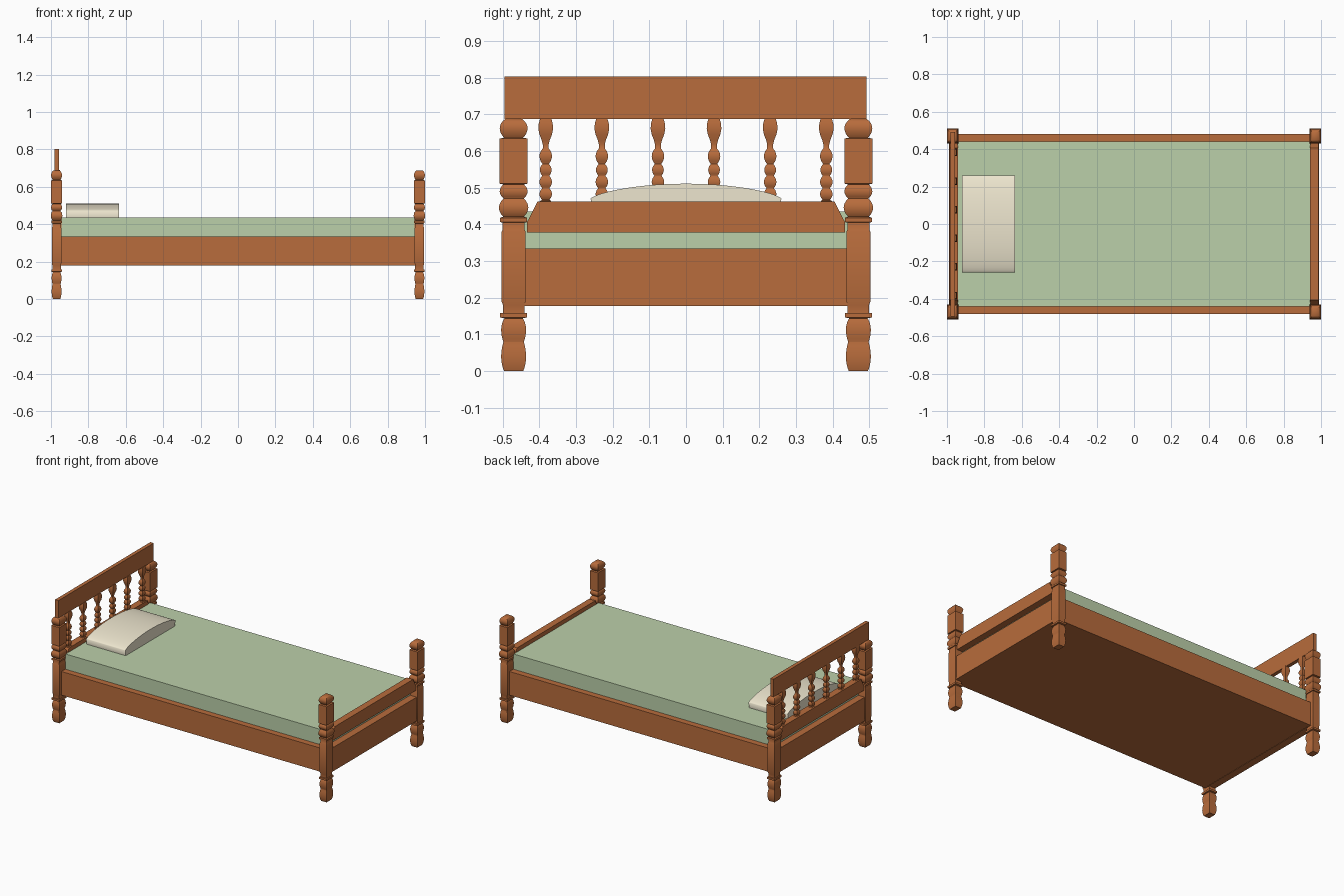
import bpy, bmesh, math

if "Cube" in bpy.data.objects:
    bpy.data.objects.remove(bpy.data.objects["Cube"])


def material(name, rgb):
    m = bpy.data.materials.new(name)
    m.diffuse_color = (*rgb, 1)
    m.use_nodes = True
    m.node_tree.nodes["Principled BSDF"].inputs["Base Color"].default_value = m.diffuse_color
    return m


wood = material("wood", (0.48, 0.15, 0.045))
green = material("green_cloth", (0.50, 0.63, 0.40))
cream = material("cream_cloth", (0.85, 0.79, 0.62))


def finish(name, bm, mat, angle=None):
    bmesh.ops.recalc_face_normals(bm, faces=bm.faces)
    me = bpy.data.meshes.new(name)
    bm.to_mesh(me)
    bm.free()
    me.materials.append(mat)
    ob = bpy.data.objects.new(name, me)
    bpy.context.collection.objects.link(ob)
    if angle:
        bpy.context.view_layer.objects.active = ob
        ob.select_set(True)
        bpy.ops.object.shade_smooth_by_angle(angle=math.radians(angle))
        ob.select_set(False)
    return ob


def box(name, x, y, z, mat):
    bm = bmesh.new()
    bmesh.ops.create_cube(bm, size=1)
    for v in bm.verts:
        v.co = [r[0] if c < 0 else r[1] for c, r in zip(v.co, (x, y, z))]
    return finish(name, bm, mat)


def prism(name, points, x0, x1, mat, angle=None):
    """Extrude a (y, z) outline along x."""
    bm = bmesh.new()
    face = bm.faces.new([bm.verts.new((x0, y, z)) for y, z in points])
    ext = bmesh.ops.extrude_face_region(bm, geom=[face])
    for v in ext["geom"]:
        if isinstance(v, bmesh.types.BMVert):
            v.co.x = x1
    return finish(name, bm, mat, angle)


def bead(z0, z1, r0, rmax, r1, n=8):
    """Rounded swelling from r0 to r1."""
    out = []
    for i in range(n + 1):
        t = i / n
        base = r0 + (r1 - r0) * t
        out.append((z0 + (z1 - z0) * t, base + (rmax - base) * math.sin(math.pi * t) ** 0.8))
    return out


def block(z0, z1, r):
    return [(z0, r), (z1, r)]


def square_turning(name, x, y, profile, xscale):
    """Four-sided moulded column from a (z, half width) profile."""
    bm = bmesh.new()
    rings = [[bm.verts.new((x + sx * r * xscale, y + sy * r, z))
              for sx, sy in ((-1, -1), (1, -1), (1, 1), (-1, 1))] for z, r in profile]
    for a, b in zip(rings, rings[1:]):
        for i in range(4):
            j = (i + 1) % 4
            bm.faces.new((a[i], a[j], b[j], b[i]))
    bm.faces.new(rings[0][::-1])
    bm.faces.new(rings[-1])
    return finish(name, bm, wood, 50)


# Corner posts
post = (bead(0, 0.079, 0.026, 0.034, 0.028) + bead(0.08, 0.144, 0.028, 0.034, 0.025)
        + block(0.146, 0.158, 0.0365) + block(0.159, 0.18, 0.029)
        + block(0.19, 0.38, 0.033) + block(0.385, 0.405, 0.030)
        + block(0.406, 0.418, 0.0365) + bead(0.421, 0.470, 0.028, 0.040, 0.028)
        + bead(0.471, 0.509, 0.028, 0.038, 0.028) + block(0.511, 0.634, 0.038)
        + bead(0.636, 0.688, 0.026, 0.038, 0.022))
for end, x in (("head", -0.97), ("foot", 0.97)):
    for side, y in (("front", -0.47), ("back", 0.47)):
        square_turning(f"{end}_{side}_post", x, y, post, 0.77)

# Side rails and bed base
for side, s in (("front", -1), ("back", 1)):
    box(f"{side}_side_rail", (-0.96, 0.96), sorted((s * 0.44, s * 0.48)), (0.18, 0.335), wood)
box("bed_base", (-0.95, 0.95), (-0.45, 0.45), (0.18, 0.20), wood)

# End rails with sloped-shoulder crossbars above
bar = [(-0.434, 0.378), (0.434, 0.378), (0.434, 0.405), (0.405, 0.462),
       (-0.405, 0.462), (-0.434, 0.405)]
for end, s in (("head", -1), ("foot", 1)):
    box(f"{end}_end_rail", sorted((s * 0.942, s * 0.99)), (-0.46, 0.46), (0.178, 0.334), wood)
    prism(f"{end}_crossbar", bar, s * 0.942, s * 0.987, wood)

# Headboard rail and spindles
box("headboard_rail", (-0.980, -0.956), (-0.495, 0.492), (0.687, 0.803), wood)
spindle = (block(0.46, 0.464, 0.015) + bead(0.467, 0.498, 0.010, 0.017, 0.010, 6)
           + bead(0.499, 0.532, 0.010, 0.017, 0.010, 6)
           + bead(0.533, 0.564, 0.010, 0.016, 0.009, 6)
           + bead(0.565, 0.607, 0.009, 0.017, 0.008, 6)
           + [(0.618, 0.008), (0.63, 0.011), (0.645, 0.017), (0.66, 0.020),
              (0.675, 0.019), (0.689, 0.015)])
for i in range(6):
    square_turning(f"spindle_{i + 1}", -0.964, (i - 2.5) * 0.153, spindle, 0.85)

# Mattress
box("mattress", (-0.945, 0.943), (-0.44, 0.44), (0.20, 0.435), green)

# Pillow with arched top
arch = [(0.26 * math.cos(t), 0.470 + 0.041 * math.sin(t) ** 1.4)
        for t in (math.pi * i / 20 for i in range(21))]
prism("pillow", [(-0.255, 0.434), (0.255, 0.434)] + arch, -0.92, -0.636, cream, 60)
